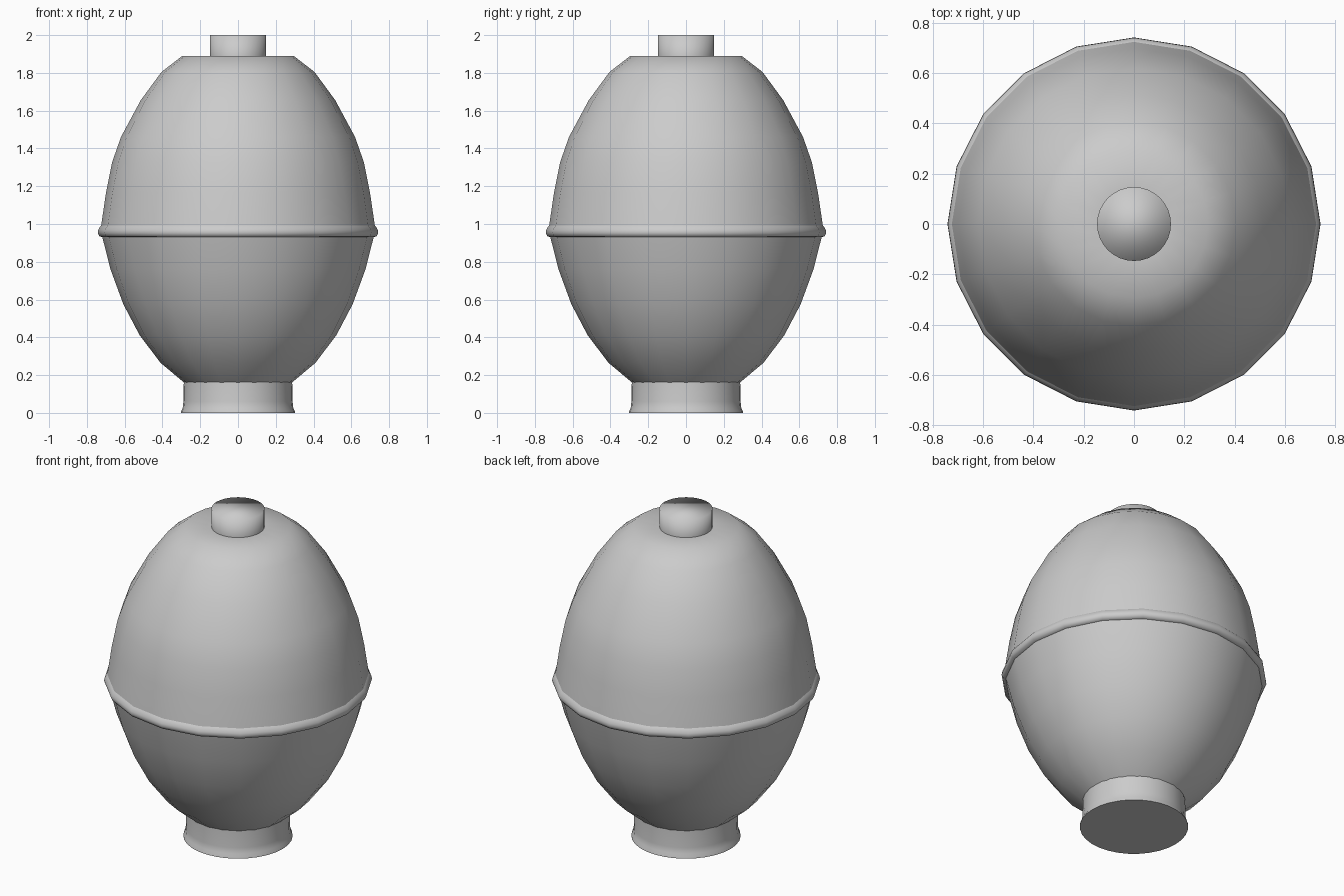
import bpy, bmesh
from math import cos, sin, pi

if "Cube" in bpy.data.objects:
    bpy.data.objects.remove(bpy.data.objects["Cube"])


def lathe(name, profile, sides, cap_bottom=False, cap_top=False, sharp_angle=None):
    """Revolve (radius, height) points around z."""
    bm = bmesh.new()
    rings = [[bm.verts.new((r * cos(2 * pi * i / sides), r * sin(2 * pi * i / sides), z))
              for i in range(sides)] for r, z in profile]
    for a, b in zip(rings, rings[1:]):
        for i in range(sides):
            j = (i + 1) % sides
            bm.faces.new((a[i], a[j], b[j], b[i]))
    if cap_bottom:
        bm.faces.new(rings[0][::-1])
    if cap_top:
        bm.faces.new(rings[-1])
    for f in bm.faces:
        f.smooth = True
    mesh = bpy.data.meshes.new(name)
    bm.to_mesh(mesh)
    bm.free()
    obj = bpy.data.objects.new(name, mesh)
    bpy.context.collection.objects.link(obj)
    if sharp_angle:
        mesh.set_sharp_from_angle(angle=sharp_angle)
    return obj


# Lower half of the egg-shaped shell
lathe("lower_shell", [(0.285, 0.16), (0.41, 0.265), (0.52, 0.41), (0.607, 0.575),
                      (0.675, 0.76), (0.722, 0.945)], 20)

# Raised seam around the widest part
lathe("seam_rim", [(0.718, 0.93), (0.734, 0.935), (0.742, 0.952),
                   (0.74, 0.968), (0.731, 0.985), (0.722, 0.995)], 20)

# Upper half, with its flat top
lathe("upper_shell", [(0.728, 0.97), (0.724, 0.995), (0.699, 1.165), (0.667, 1.325),
                      (0.62, 1.46), (0.515, 1.655), (0.405, 1.805),
                      (0.295, 1.89), (0.14, 1.89)], 20)

# Foot with a slight flare at the ground
lathe("foot", [(0.303, 0.0), (0.302, 0.008), (0.293, 0.025), (0.289, 0.06),
               (0.287, 0.165)], 32, cap_bottom=True, sharp_angle=pi / 4)

# Cylindrical knob, softly shaded all over
lathe("top_knob", [(0.147, 1.88), (0.147, 2.0)], 32, cap_top=True)
